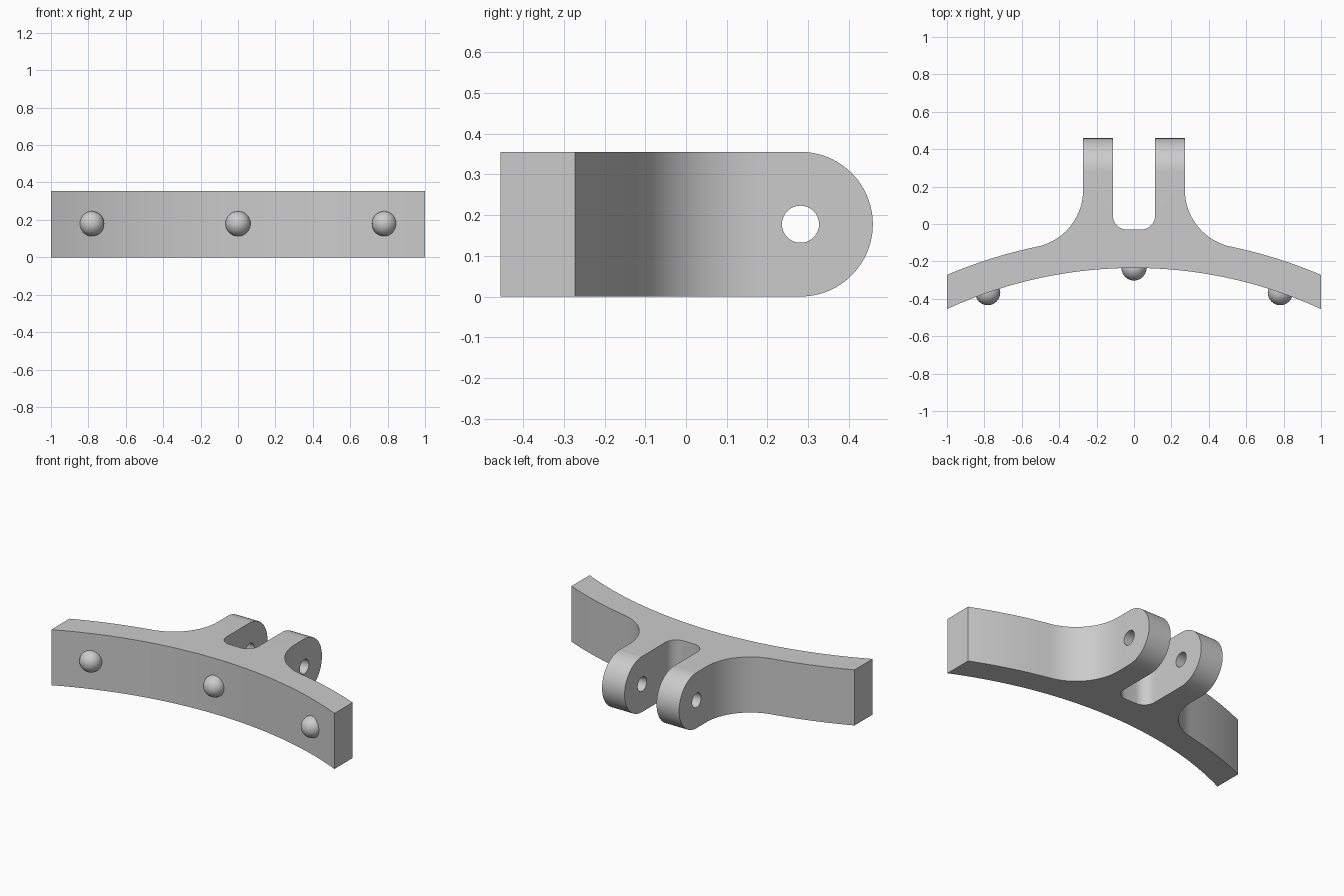
import bpy, bmesh
from math import sin, cos, pi, sqrt, asin, atan2, radians
from mathutils import Matrix

cube = bpy.data.objects.get("Cube")
if cube:
    bpy.data.objects.remove(cube, do_unlink=True)

H = 0.355                        # height of the bracket
MID = H / 2
CY, R_IN, R_OUT = -2.618, 2.383, 2.55   # curved plate: shared centre and radii
ARM_IN, ARM_OUT = 0.113, 0.272   # lug sides
FILLET, SLOT_R = 0.31, 0.075
PIN_Y = 0.281

grey = bpy.data.materials.new("plain grey")
grey.use_nodes = True
grey.diffuse_color = (0.6, 0.6, 0.6, 1)
grey.node_tree.nodes["Principled BSDF"].inputs["Base Color"].default_value = (0.6, 0.6, 0.6, 1)


def arc(cx, cy, r, a0, a1, n):
    return [(cx + r * cos(a0 + (a1 - a0) * i / n), cy + r * sin(a0 + (a1 - a0) * i / n))
            for i in range(n + 1)]


def add_object(name, bm):
    bmesh.ops.recalc_face_normals(bm, faces=bm.faces)
    mesh = bpy.data.meshes.new(name)
    bm.to_mesh(mesh)
    bm.free()
    mesh.materials.append(grey)
    obj = bpy.data.objects.new(name, mesh)
    bpy.context.collection.objects.link(obj)
    return obj


def prism(name, points, offset):
    """Extrude a closed outline of 3D points along an offset vector."""
    bm = bmesh.new()
    face = bm.faces.new([bm.verts.new(p) for p in points])
    ext = bmesh.ops.extrude_face_region(bm, geom=[face])
    bmesh.ops.translate(bm, vec=offset,
                        verts=[v for v in ext["geom"] if isinstance(v, bmesh.types.BMVert)])
    return add_object(name, bm)


def select_only(obj):
    bpy.ops.object.select_all(action='DESELECT')
    obj.select_set(True)
    bpy.context.view_layer.objects.active = obj


def boolean(obj, cutter, operation):
    mod = obj.modifiers.new("cut", 'BOOLEAN')
    mod.operation, mod.solver, mod.object = operation, 'EXACT', cutter
    select_only(obj)
    bpy.ops.object.modifier_apply(modifier=mod.name)
    bpy.data.objects.remove(cutter, do_unlink=True)


# Right half of the plan outline: front arc, rear arc, fillet, lug, slot
fx = ARM_OUT + FILLET
fy = CY + sqrt((R_OUT + FILLET) ** 2 - fx ** 2)
tangent = atan2(fy - CY, fx)
half = arc(0, CY, R_IN, pi / 2, pi / 2 - asin(1 / R_IN), 16)
half += arc(0, CY, R_OUT, pi / 2 - asin(1 / R_OUT), tangent, 10)
half += arc(fx, fy, FILLET, tangent - pi, -pi, 20)[1:]
half += [(ARM_OUT, 0.6), (ARM_IN, 0.6)]
half += arc(ARM_IN - SLOT_R, -0.03 + SLOT_R, SLOT_R, 0, -pi / 2, 10)
outline = half + [(-x, y) for x, y in reversed(half[1:])]
bracket = prism("bracket", [(x, y, -0.1) for x, y in outline], (0, 0, H + 0.2))

# Side outline trims the height and rounds the lug ends
side = [(-0.7, 0)] + arc(PIN_Y, MID, MID, -pi / 2, pi / 2, 48) + [(-0.7, H)]
trim = prism("side_trim", [(-1.2, y, z) for y, z in side], (2.4, 0, 0))
boolean(bracket, trim, 'INTERSECT')

# Pin hole through both lugs
hole = arc(PIN_Y, MID, 0.0455, 0, 2 * pi, 40)[:-1]
drill = prism("pin_hole", [(-0.4, y, z) for y, z in hole], (0.8, 0, 0))
boolean(bracket, drill, 'DIFFERENCE')
select_only(bracket)
bpy.ops.object.shade_smooth_by_angle(angle=radians(30))

# Round studs on the curved front
for name, x in (("right_stud", -0.782), ("middle_stud", 0), ("left_stud", 0.782)):
    bm = bmesh.new()
    bmesh.ops.create_uvsphere(
        bm, u_segments=32, v_segments=16, radius=0.067,
        matrix=Matrix.Translation((x, CY + sqrt(R_IN ** 2 - x ** 2), MID + 0.002)))
    stud = add_object(name, bm)
    select_only(stud)
    bpy.ops.object.shade_smooth_by_angle(angle=radians(30))
